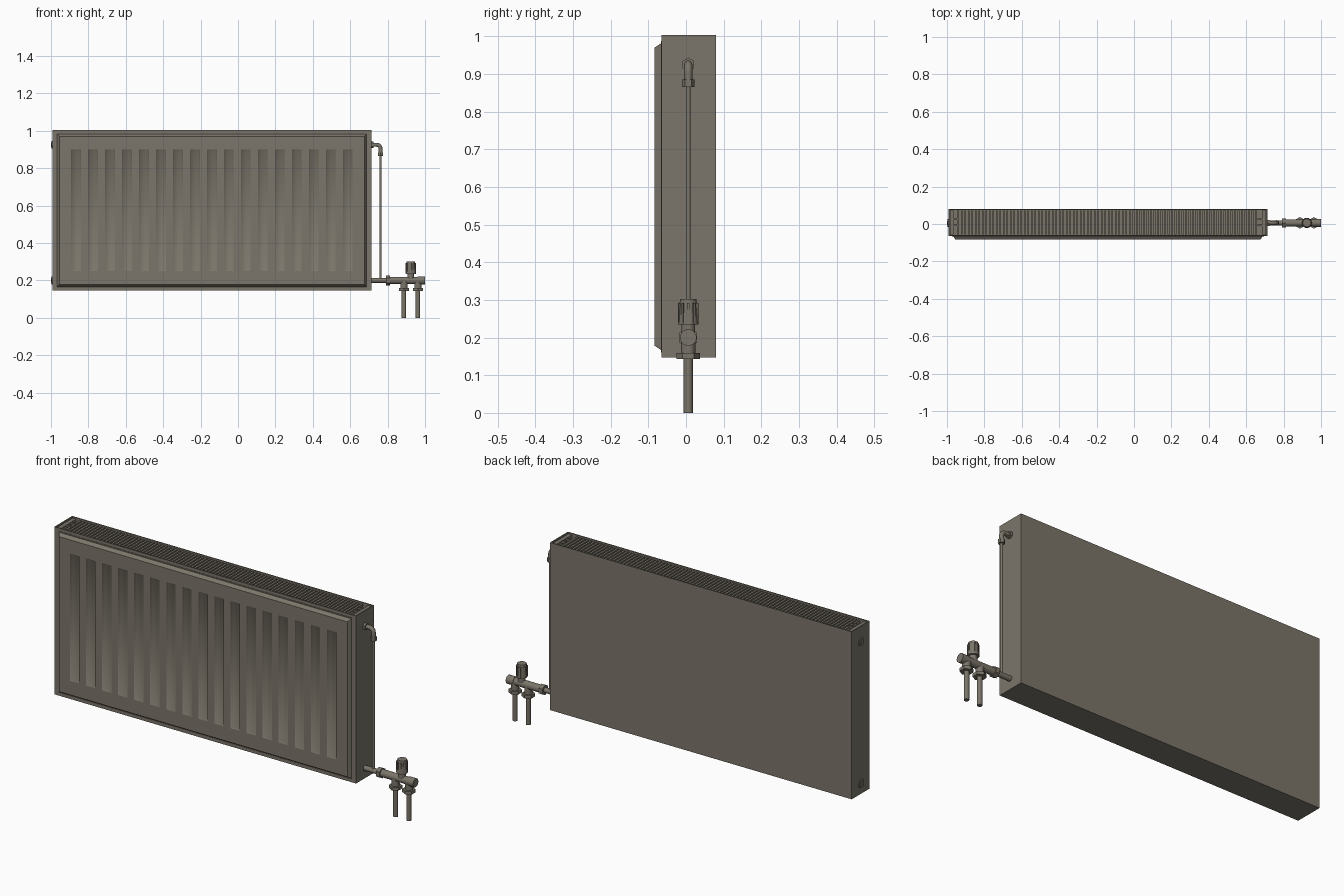
import bpy, bmesh, math
from mathutils import Vector, Matrix

cube = bpy.data.objects.get("Cube")
if cube:
    bpy.data.objects.remove(cube, do_unlink=True)

paint = bpy.data.materials.new("warm grey paint")
paint.use_nodes = True
COLOUR = (0.2, 0.18, 0.145, 1)
paint.diffuse_color = COLOUR
bsdf = next(n for n in paint.node_tree.nodes if n.type == 'BSDF_PRINCIPLED')
bsdf.inputs["Base Color"].default_value = COLOUR
bsdf.inputs["Roughness"].default_value = 0.6

AXIS_Y = 0.006          # centre line of the pipework
LEFT, RIGHT = -0.993, 0.713
FRONT, BACK = -0.065, 0.08
BOTTOM, TOP = 0.147, 1.003


def finish(name, bm):
    bmesh.ops.recalc_face_normals(bm, faces=bm.faces)
    mesh = bpy.data.meshes.new(name)
    bm.to_mesh(mesh)
    bm.free()
    mesh.materials.append(paint)
    obj = bpy.data.objects.new(name, mesh)
    bpy.context.collection.objects.link(obj)
    return obj


def add_box(bm, lo, hi):
    lo, hi = Vector(lo), Vector(hi)
    m = Matrix.Translation((lo + hi) / 2) @ Matrix.Diagonal((*(hi - lo), 1))
    return bmesh.ops.create_cube(bm, size=1, matrix=m)


def smooth(obj, angle=35):
    for o in bpy.context.selected_objects:
        o.select_set(False)
    obj.select_set(True)
    bpy.context.view_layer.objects.active = obj
    bpy.ops.object.shade_smooth_by_angle(angle=math.radians(angle))


def rod(name, start, end, r1, r2=None, sides=20):
    """Round or many-sided bar between two (x, z) points on the pipe line."""
    a = Vector((start[0], AXIS_Y, start[1]))
    b = Vector((end[0], AXIS_Y, end[1]))
    d = b - a
    bm = bmesh.new()
    m = Matrix.Translation((a + b) / 2) @ d.to_track_quat('Z', 'Y').to_matrix().to_4x4()
    bmesh.ops.create_cone(bm, cap_ends=True, segments=sides, radius1=r1,
                          radius2=r1 if r2 is None else r2, depth=d.length, matrix=m)
    obj = finish(name, bm)
    if sides > 8:
        smooth(obj)
    return obj


# Casing: box with a sunken top
bm = bmesh.new()
add_box(bm, (LEFT, FRONT, BOTTOM), (RIGHT, BACK, TOP))
bm.faces.ensure_lookup_table()
top = max(bm.faces, key=lambda f: f.calc_center_median().z)
bmesh.ops.inset_region(bm, faces=[top], thickness=0.008)
hole = bmesh.ops.extrude_face_region(bm, geom=[top])
bmesh.ops.translate(bm, vec=(0, 0, -0.035),
                    verts=[v for v in hole["geom"] if isinstance(v, bmesh.types.BMVert)])
if top.is_valid:
    bmesh.ops.delete(bm, geom=[top], context='FACES_ONLY')
finish("casing", bm)

# Top grille: a row of slats between end plates
bm = bmesh.new()
SLATS = 86
x0, x1 = -0.945, 0.665
step = (x1 - x0) / SLATS
for i in range(SLATS):
    x = x0 + i * step
    add_box(bm, (x, FRONT + 0.008, 0.965), (x + step * 0.55, BACK - 0.008, 0.997))
finish("top_grille_slats", bm)
bm = bmesh.new()
for a, b, tab in ((LEFT + 0.008, -0.965, 0.025), (0.685, RIGHT - 0.008, -0.025)):
    add_box(bm, (a, FRONT + 0.008, 0.965), (b, BACK - 0.008, 0.997))
    inner = b if tab > 0 else a
    for y in (-0.012, 0.022):
        add_box(bm, (min(inner, inner + tab), y, 0.99),
                (max(inner, inner + tab), y + 0.008, 1.0))
finish("grille_ends", bm)

# Front panel: sheet divided so that every flute is one face
FLUTES = 17
PITCH, WIDTH = 0.0908, 0.052
FACE_Y = -0.083
px0, px1, pz0, pz1 = -0.955, 0.676, 0.178, 0.97
xs = [px0]
for i in range(FLUTES):
    left = -0.892 + i * PITCH
    xs += [left, left + WIDTH]
xs.append(px1)
zs = [pz0, 0.25, 0.9, pz1]
bm = bmesh.new()
grid = [[bm.verts.new((x, FACE_Y, z)) for x in xs] for z in zs]
pockets = []
for r in range(len(zs) - 1):
    for c in range(len(xs) - 1):
        f = bm.faces.new((grid[r][c], grid[r][c + 1], grid[r + 1][c + 1], grid[r + 1][c]))
        if r == 1 and c % 2 == 1:
            pockets.append(f)
# Sloping flange from the sheet back to the casing
border = [e for e in bm.edges if e.is_boundary]
skirt = bmesh.ops.extrude_edge_only(bm, edges=border)
cx, cz = (px0 + px1) / 2, (pz0 + pz1) / 2
for v in skirt["geom"]:
    if isinstance(v, bmesh.types.BMVert):
        x, z = v.co.x, v.co.z
        if abs(x - px0) < 1e-4 or abs(x - px1) < 1e-4:
            v.co.x += math.copysign(0.012, x - cx)
        if abs(z - pz0) < 1e-4 or abs(z - pz1) < 1e-4:
            v.co.z += math.copysign(0.012, z - cz)
        v.co.y = FRONT
# Press the flutes in with soft floors and crisp rims
bm.normal_update()
rims = {e for f in pockets for e in f.edges}
walls = bmesh.ops.inset_individual(bm, faces=pockets, thickness=0.012, depth=0)
for v in {v for f in pockets for v in f.verts}:
    v.co.y += 0.008
for f in pockets + walls["faces"]:
    f.smooth = True
for e in rims:
    if e.is_valid:
        e.smooth = False
finish("front_panel", bm)

# Raised lip around the front panel
bm = bmesh.new()
lx0, lx1, lz0, lz1 = px0 - 0.018, px1 + 0.018, pz0 - 0.018, pz1 + 0.018
for lo, hi in (((lx0, lz0), (lx1, lz0 + 0.005)), ((lx0, lz1 - 0.005), (lx1, lz1)),
               ((lx0, lz0), (lx0 + 0.005, lz1)), ((lx1 - 0.005, lz0), (lx1, lz1))):
    add_box(bm, (lo[0], FRONT - 0.002, lo[1]), (hi[0], FRONT + 0.001, hi[1]))
finish("panel_seam", bm)

# Plugs on the closed end
for label, z in (("upper", 0.925), ("lower", 0.2)):
    rod(label + "_plug", (LEFT + 0.01, z), (-0.997, z), 0.021)
    rod(label + "_plug_hex", (LEFT, z), (-1.0, z), 0.012, sides=6)

# Upper elbow and thin return pipe
PIPE_X = 0.762
rod("elbow_flange", (RIGHT - 0.005, 0.925), (RIGHT + 0.012, 0.925), 0.018, sides=6)
curve = bpy.data.curves.new("elbow", 'CURVE')
curve.dimensions = '3D'
curve.bevel_depth = 0.011
curve.bevel_resolution = 3
curve.use_fill_caps = True
R = 0.02
pts = [(RIGHT, 0.925)]
for i in range(7):
    t = math.pi / 2 * i / 6
    pts.append((PIPE_X - R + R * math.sin(t), 0.925 - R + R * math.cos(t)))
pts.append((PIPE_X, 0.88))
spline = curve.splines.new('POLY')
spline.points.add(len(pts) - 1)
for p, (x, z) in zip(spline.points, pts):
    p.co = (x, AXIS_Y, z, 1)
    p.radius = 1
curve.materials.append(paint)
elbow = bpy.data.objects.new("elbow", curve)
bpy.context.collection.objects.link(elbow)
rod("elbow_nut", (PIPE_X, 0.865), (PIPE_X, 0.885), 0.016, sides=6)
rod("return_pipe", (PIPE_X, 0.2), (PIPE_X, 0.87), 0.0065, sides=16)

# Valve: inlet, union nut, body and end cap
rod("inlet_pipe", (RIGHT - 0.005, 0.2), (0.8, 0.2), 0.013)
rod("union_nut", (0.792, 0.2), (0.812, 0.2), 0.027, sides=6)
rod("valve_body", (0.81, 0.2), (0.985, 0.2), 0.019)
rod("valve_end_cap", (0.96, 0.2), (1.0, 0.2), 0.022)

# Two floor pipes with their nuts
for label, x in (("flow", 0.887), ("return", 0.962)):
    rod(label + "_floor_pipe", (x, 0), (x, 0.15), 0.012)
    rod(label + "_nut", (x, 0.143), (x, 0.159), 0.031, sides=6)
    rod(label + "_neck", (x, 0.158), (x, 0.2), 0.019)

# Thermostat knob with grip ribs
KX = 0.924
rod("knob_neck", (KX, 0.2), (KX, 0.24), 0.018)
rod("knob", (KX, 0.235), (KX, 0.302), 0.027, 0.022, sides=24)
bm = bmesh.new()
for i in range(10):
    made = add_box(bm, (0.02, -0.003, 0.237), (0.0275, 0.003, 0.292))
    m = Matrix.Translation((KX, AXIS_Y, 0)) @ Matrix.Rotation(math.tau * i / 10, 4, 'Z')
    bmesh.ops.transform(bm, matrix=m, verts=made["verts"])
finish("knob_ribs", bm)
